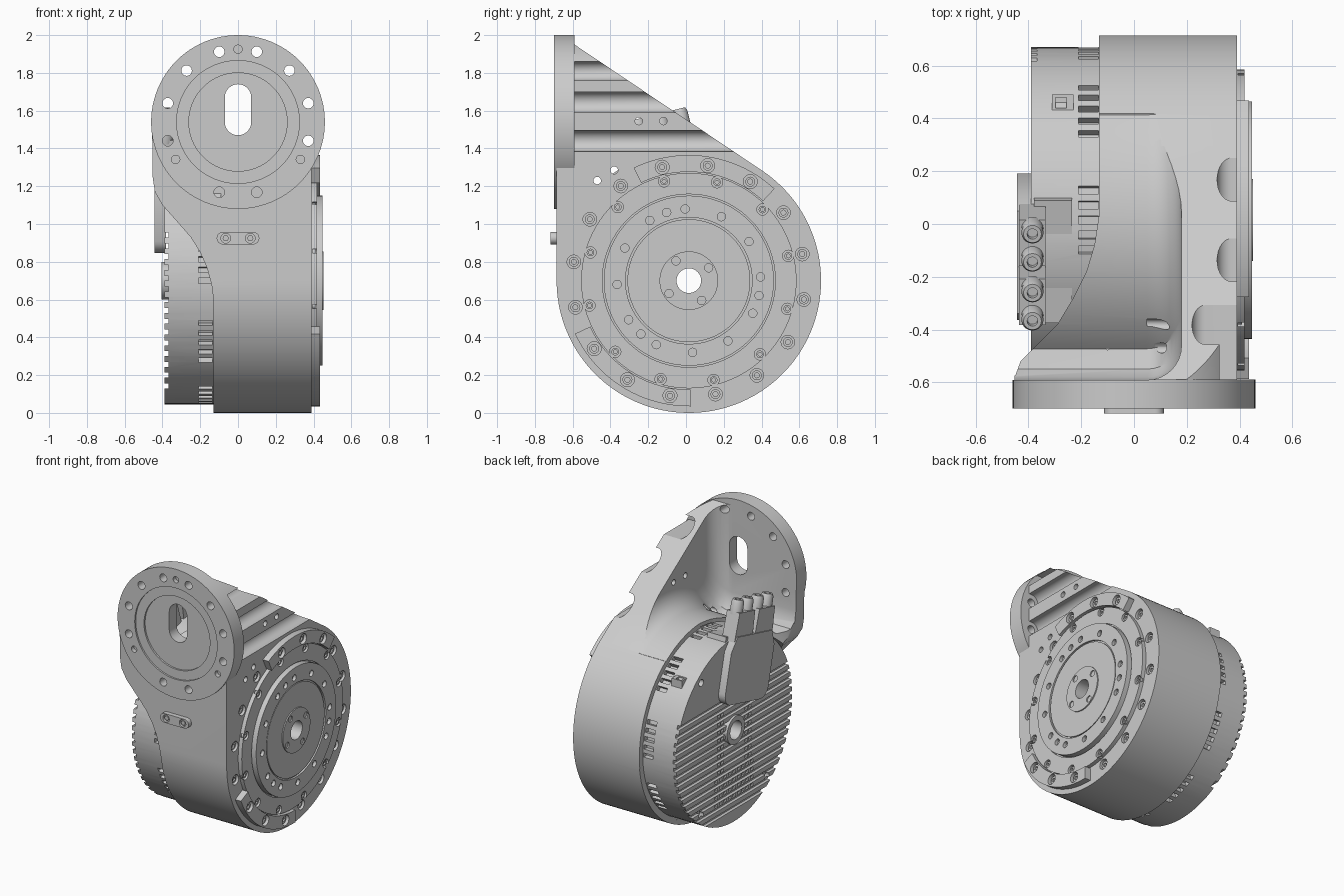
import bpy, bmesh, math

if "Cube" in bpy.data.objects:
    bpy.data.objects.remove(bpy.data.objects["Cube"])

grey = bpy.data.materials.new("satin_grey")
grey.use_nodes = True
grey.diffuse_color = (0.6, 0.6, 0.6, 1)
grey.node_tree.nodes["Principled BSDF"].inputs["Base Color"].default_value = (0.6, 0.6, 0.6, 1)

CY, CZ = 0.015, 0.70      # main axis, running along x
FZ = 1.54                 # flange axis height, running along y


def arc(cx, cy, r, a0=0, a1=360, n=96):
    closed = abs(a1 - a0) == 360
    steps = n if closed else n + 1
    angles = [math.radians(a0 + (a1 - a0) * i / n) for i in range(steps)]
    return [(cx + r * math.cos(a), cy + r * math.sin(a)) for a in angles]


def prism(pts, axis, a, b):
    place = {"X": lambda p, d: (d, p[0], p[1]),
             "Y": lambda p, d: (p[0], d, p[1]),
             "Z": lambda p, d: (p[0], p[1], d)}[axis]
    return [[place(p, d) for p in pts] for d in (a, b)]


def polar(r, deg):
    a = math.radians(deg)
    return CY + r * math.cos(a), CZ + r * math.sin(a)


def peg(y, z, r, a, b, n=20):
    return prism(arc(y, z, r, n=n), "X", a, b)


def disc(r, a, b):
    return peg(CY, CZ, r, a, b, 96)


def rect(x0, x1, y0, y1):
    return [(x0, y0), (x1, y0), (x1, y1), (x0, y1)]


def make(name, *solids):
    """Each solid is a list of matching cross-sections, skinned and capped."""
    bm = bmesh.new()
    for sections in solids:
        rings = [[bm.verts.new(p) for p in s] for s in sections]
        n = len(rings[0])
        for r0, r1 in zip(rings, rings[1:]):
            for i in range(n):
                j = (i + 1) % n
                bm.faces.new((r0[i], r0[j], r1[j], r1[i]))
        bm.faces.new(rings[0][::-1])
        bm.faces.new(rings[-1])
    bmesh.ops.recalc_face_normals(bm, faces=bm.faces)
    mesh = bpy.data.meshes.new(name)
    bm.to_mesh(mesh)
    bm.free()
    mesh.materials.append(grey)
    obj = bpy.data.objects.new(name, mesh)
    bpy.context.scene.collection.objects.link(obj)
    return obj


def combine(obj, op, *solids):
    cutter = make("cutter", *solids)
    cutter.hide_render = True
    mod = obj.modifiers.new("cut", "BOOLEAN")
    mod.operation, mod.solver, mod.object = op, "EXACT", cutter
    bpy.context.view_layer.update()
    graph = bpy.context.evaluated_depsgraph_get()
    mesh = bpy.data.meshes.new_from_object(obj.evaluated_get(graph))
    obj.modifiers.clear()
    if len(mesh.polygons):
        obj.data = mesh
    bpy.data.objects.remove(cutter)


def cut(obj, *solids):
    combine(obj, "DIFFERENCE", *solids)


# Housing: teardrop side profile trimmed by its front and top outlines
teardrop = arc(CY, CZ, 0.70, 56, -180, 96) + [(-0.685, 1.98), (-0.635, 1.98)]
housing = make("housing", prism(teardrop, "X", -0.6, 0.39))
front = arc(0, FZ, 0.455, 0, 180, 64) + [
    (-0.452, 1.25), (-0.44, 1.17), (-0.40, 1.10), (-0.32, 1.01), (-0.25, 0.93),
    (-0.20, 0.85), (-0.165, 0.77), (-0.14, 0.68), (-0.13, 0.6), (-0.13, -0.1),
    (0.455, -0.1)]
combine(housing, "INTERSECT", prism(front, "Y", -1, 1))
top = [(-0.6, -0.9), (-0.6, -0.59), (-0.45, -0.575), (-0.43, -0.52), (-0.36, -0.45),
       (-0.29, -0.38), (-0.23, -0.28), (-0.18, -0.18), (-0.15, -0.08), (-0.133, 0.03),
       (-0.133, 0.9), (0.6, 0.9), (0.6, -0.9)]
combine(housing, "INTERSECT", prism(top, "Z", -1, 3))
combine(housing, "UNION", prism(arc(0, FZ, 0.46), "Y", -0.70, -0.59))
cut(housing, disc(0.668, -0.9, -0.128))

# Hollow behind the flange, filleted into the side wall
hollow = []
for x, off in [(-0.8, 0)] + [(0.05 + 0.13 * math.sin(a), 0.13 * (1 - math.cos(a)))
                             for a in (math.pi / 2 * i / 8 for i in range(9))]:
    r = 0.695 + off
    start = math.degrees(math.acos((off - 0.473 - CY) / r))
    corner = [(-0.591, 2.4), (-0.591, 1.33), (-0.58, 1.26), (-0.55, 1.215)]
    path = [(y + off, z + 1.9 * off) for y, z in corner]
    path += arc(CY, CZ, r, start, 55, 40) + [(0.9, 1.4), (0.9, 2.4 + 1.9 * off)]
    hollow.append([(x, y, z) for y, z in path])
cut(housing, hollow)

# Bolt clearance grooves on the outer side of the wall
grooves = []
for x, z, r in ((0.27, 1.81, 0.05), (0.37, 1.645, 0.055), (0.37, 1.44, 0.055)):
    grooves.append(prism(arc(x, z, r, 90, 270, 16) + [(0.7, z - r), (0.7, z + r)], "Y", -0.589, 1))
cut(housing, *grooves)

# Flange recesses, slot and bolt holes
cut(housing, prism(arc(0, FZ, 0.325), "Y", -0.8, -0.688))
cut(housing, prism(arc(0, FZ, 0.26), "Y", -0.8, -0.675))
slot = arc(0, 1.67, 0.07, 0, 180, 16) + arc(0, 1.54, 0.07, 180, 360, 16)
holes = [prism(slot, "Y", -0.8, -0.4)]
for deg, r, depth in [(a, 0.028, -0.45) for a in (15, 45, 75, 105, 135, 165, 195, 255, 285, 345)] + [
        (90, 0.022, -0.67), (-31, 0.022, -0.67), (211, 0.022, -0.67)]:
    p = 0.385 * math.cos(math.radians(deg)), FZ + 0.385 * math.sin(math.radians(deg))
    holes.append(prism(arc(*p, r, n=20), "Y", -0.8, depth))
cut(housing, *holes)

# Side face: through holes, counterbores and centre bore
big = {2, 3, 4, 9, 10, 11}
rim = [(i, polar(0.617, 13.2 + 22.5 * i)) for i in range(16)]
side = [peg(y, z, 0.02, 0.05, 0.6) for y, z in
        ((-0.47, 1.23), (-0.38, 1.285), (-0.25, 1.545), (-0.12, 1.545))]
side += [peg(*p, 0.036, 0.355, 0.6) for i, p in rim if i not in big]
cut(housing, *side, disc(0.065, -0.9, 0.9))


def lug_shape(a0, a1):
    return arc(CY, CZ, 0.665, a0, a1, 24) + arc(CY, CZ, 0.576, a1, a0, 24)


# Raised lugs carrying the larger bolts
for name, a0, a1 in (("upper_lug", 47, 116), ("lower_lug", 205, 271)):
    lug = make(name, prism(lug_shape(a0, a1), "X", 0.38, 0.435))
    cut(lug, *[peg(*p, 0.037, 0.405, 0.6) for i, p in rim if i in big])


def bolt(y, z, r, x0, x1):
    head = arc(y, z, r, n=20)
    socket = arc(y, z, r * 0.5, n=20)
    at = lambda pts, x: [(x, *p) for p in pts]
    return [at(head, x0), at(head, x1), at(socket, x1), at(socket, x1 - 0.01)]


make("rim_bolts", *[bolt(*p, 0.026, 0.34, 0.42 if i in big else 0.378) for i, p in rim])

# Output stage: outer ring, rotating disc, inner plate and centre boss
ring_holes = [polar(0.542, 14 + 30 * i) for i in range(12)]
ring = make("outer_ring", disc(0.57, 0.38, 0.418))
cut(ring, disc(0.458, 0.405, 0.6), *[peg(*p, 0.03, 0.395, 0.6) for p in ring_holes])
cut(ring, disc(0.065, 0.3, 0.6))
make("ring_bolts", *[bolt(*p, 0.02, 0.39, 0.41) for p in ring_holes])

plate = make("output_disc", disc(0.45, 0.39, 0.448))
cut(plate, disc(0.335, 0.435, 0.6))
pins = [polar(0.38, 3 + 30 * i) for i in range(12)] + [polar(0.38, a) for a in (108, 228, 348)]
cut(plate, *[peg(*p, 0.022, 0.425, 0.6) for p in pins], disc(0.065, 0.3, 0.6))
inner = make("inner_plate", disc(0.325, 0.42, 0.444))
cut(inner, disc(0.065, 0.3, 0.6))
boss = make("centre_boss", disc(0.155, 0.43, 0.452))
cut(boss, disc(0.065, 0.3, 0.6), *[peg(*polar(0.125, 33 + 90 * i), 0.022, 0.436, 0.6) for i in range(4)])

# Motor drum with finned end face and vent slots
motor = make("motor_drum", disc(0.655, -0.39, -0.09))
fins = [0.13 + 0.057 * i for i in range(15)]
pockets = [prism(rect(-0.9, 0.9, z, z + 0.026), "X", -0.5, -0.368) for z in fins]
for i, z in enumerate(fins[1:-2]):
    columns = [-0.16, -0.12, 0.15, 0.19] if i > 3 else [0.015 + 0.05 * k for k in range(-4, 5)]
    pockets += [prism(rect(y - 0.014, y + 0.014, z + 0.031, z + 0.052), "X", -0.5, -0.372)
                for y in columns]
cut(motor, *pockets)
cut(motor, disc(0.065, -0.6, 0.3), *[peg(*polar(0.6, a), 0.025, -0.6, -0.36) for a in (52, 128, 232, 308)])
vents = []
for i in range(72):
    if i % 8 < 5:
        quad = [polar(r, 5 * i + d) for r, d in ((0.62, -1.3), (0.7, -1.3), (0.7, 1.3), (0.62, 1.3))]
        vents.append(prism(quad, "X", -0.21, -0.135))
cut(motor, *vents)
hub = make("rear_hub", disc(0.10, -0.405, -0.35))
cut(hub, disc(0.065, -0.6, 0.1))
socket = make("drum_socket", prism(rect(-0.31, -0.23, 0.43, 0.49), "Z", 1.1, 1.205))
cut(socket, prism(rect(-0.298, -0.255, 0.44, 0.48), "Z", 1.18, 1.4))


# Cable connector, leaning towards the flange
def lean(u, v):
    return -0.035 + 0.97 * u - 0.24 * v, 0.89 + 0.24 * u + 0.97 * v


def leaning(pts, x0, x1):
    return prism([lean(*p) for p in pts], "X", x0, x1)


cover = [(-0.25, 0.36), (-0.2, 0.46), (0.2, 0.46), (0.25, 0.36)]
cover += arc(0.17, 0.08, 0.08, 0, -90, 8) + arc(-0.17, 0.08, 0.08, -90, -180, 8)
make("connector_cover", leaning(cover, -0.443, -0.38))
make("connector_base", leaning(rect(-0.24, 0.24, 0.36, 0.45), -0.38, -0.235))
for name, u in (("rear_plug", 0.115), ("front_plug", -0.115)):
    shape = [(u - 0.105, 0.4), (u + 0.105, 0.4), (u + 0.09, 0.62), (u - 0.09, 0.62)]
    make(name, leaning(shape, -0.435, -0.335))
    nubs = []
    for w in (u - 0.055, u + 0.055):
        nubs.append([[(-0.385 + a, *lean(w + b, v)) for a, b in arc(0, 0, r, n=20)]
                     for r, v in ((0.042, 0.6), (0.042, 0.68), (0.034, 0.70), (0.02, 0.70), (0.02, 0.67))])
    make(name + "_screws", *nubs)

# Small clamp on the front face
clamp = arc(0.08, 0.925, 0.033, -90, 90, 12) + arc(-0.08, 0.925, 0.033, 90, 270, 12)
tab = make("front_clamp", prism(clamp, "Y", -0.718, -0.66))
cut(tab, *[prism(arc(x, 0.925, 0.026, n=20), "Y", -0.8, -0.70) for x in (-0.065, 0.065)])
make("clamp_bolts", *[prism(arc(x, 0.925, 0.017, n=6), "Y", -0.712, -0.68) for x in (-0.065, 0.065)])

# Smooth curved faces while keeping edges crisp
bpy.ops.object.select_all(action="DESELECT")
for obj in bpy.context.scene.objects:
    if obj.type == "MESH":
        obj.select_set(True)
        bpy.context.view_layer.objects.active = obj
bpy.ops.object.shade_smooth_by_angle(angle=math.radians(30))
